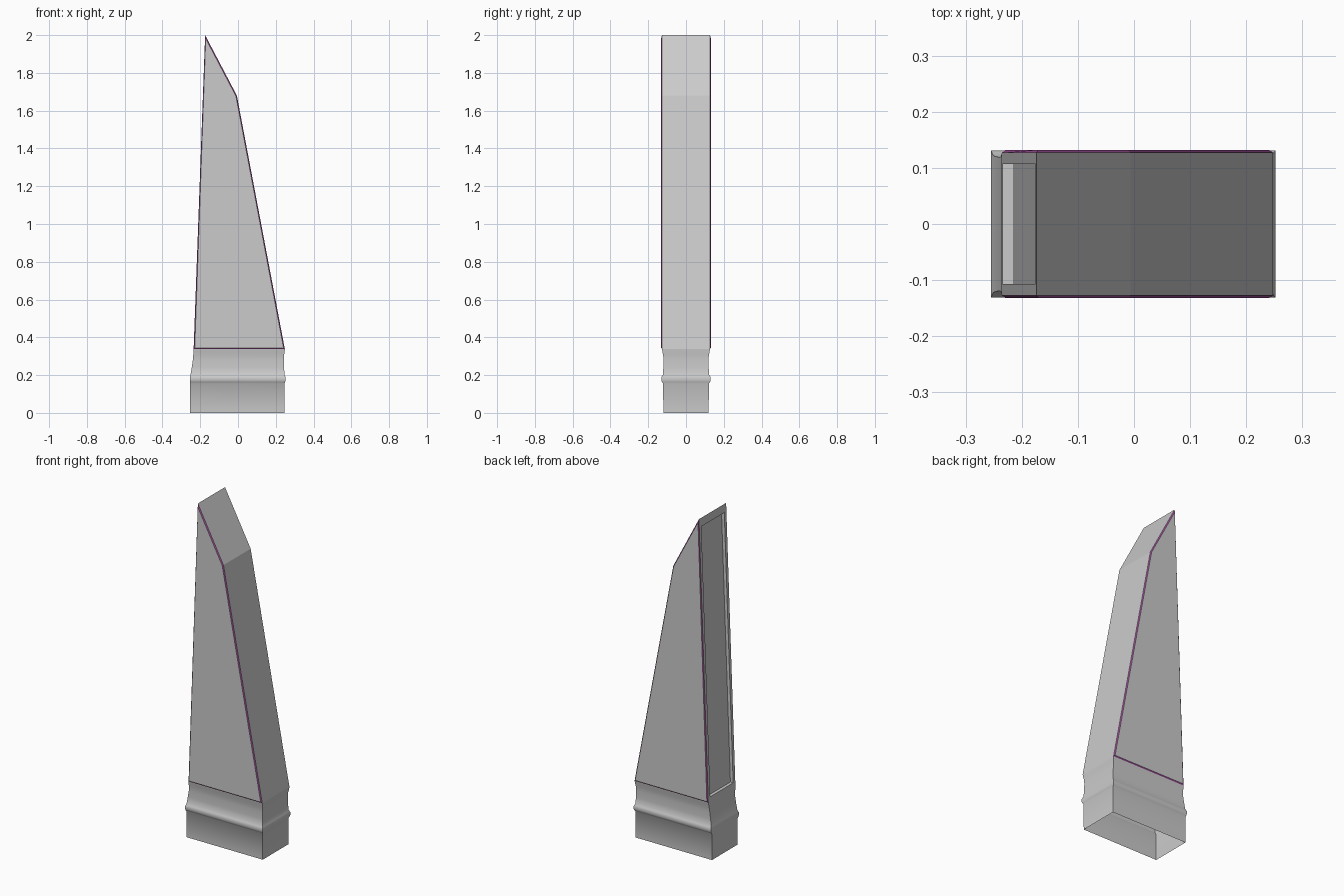
import bpy, math

if "Cube" in bpy.data.objects:
    bpy.data.objects.remove(bpy.data.objects["Cube"])


def make(name, verts, faces, smooth=False):
    me = bpy.data.meshes.new(name)
    me.from_pydata(verts, [], faces)
    ob = bpy.data.objects.new(name, me)
    bpy.context.collection.objects.link(ob)
    if smooth:
        bpy.ops.object.select_all(action='DESELECT')
        ob.select_set(True)
        bpy.context.view_layer.objects.active = ob
        bpy.ops.object.shade_smooth_by_angle(angle=math.radians(50))
    return ob


def bridge(a, b, n=4):
    """Quads joining two loops of n vertices starting at index a and b."""
    return [(a + i, a + (i + 1) % n, b + (i + 1) % n, b + i) for i in range(n)]


# Body silhouette seen from the front: x, z
P = [(-0.235, 0.338), (0.248, 0.338), (-0.006, 1.68), (-0.174, 2.0)]
Y0, Y1 = 0.127, 0.132

# Neck: stacked rectangles (z, left, right, half depth), open at the bottom
rings = [(0, -.254, .246, .12), (.155, -.254, .246, .121),
         (.163, -.255, .249, .127), (.172, -.255, .252, .131),
         (.186, -.255, .252, .131), (.195, -.253, .249, .127),
         (.203, -.251, .246, .122), (.24, -.245, .244, .12),
         (.28, -.239, .243, .119), (.305, -.237, .244, .121),
         (.325, -.236, .247, .125), (.338, -.235, .248, .127)]
verts, faces = [], []
for z, l, r, y in rings:
    verts += [(l, -y, z), (r, -y, z), (r, y, z), (l, y, z)]
for k in range(len(rings) - 1):
    faces += bridge(4 * k, 4 * k + 4)
make("neck", verts, faces, True)

# Sloping back and tip faces
make("body_back", [(x, s * Y0, z) for s in (-1, 1) for x, z in P[1:]],
     [(0, 3, 4, 1), (1, 4, 5, 2)])


# Recessed front: outer frame, opening and sunken panel
def left_x(z):
    return P[0][0] + (z - P[0][1]) * (P[3][0] - P[0][0]) / (P[3][1] - P[0][1])


verts = []
for z0, z1, y, depth in [(.338, 2, Y0, 0), (.365, 1.95, .107, 0), (.365, 1.95, .107, .018)]:
    verts += [(left_x(z) + depth, yy, z) for yy, z in
              ((y, z0), (-y, z0), (-y, z1), (y, z1))]
make("slot_frame", verts, bridge(0, 4) + bridge(4, 8) + [(8, 9, 10, 11)])

# Side plates with thin coloured bevelled borders
purple = bpy.data.materials.new("purple_edge")
purple.diffuse_color = (0.35, 0.08, 0.32, 1)
purple.use_nodes = True
purple.node_tree.nodes["Principled BSDF"].inputs["Base Color"].default_value = purple.diffuse_color
Q = [(-0.229, 0.344), (0.241, 0.344), (-0.011, 1.677), (-0.171, 1.981)]
for side, s in (("front", -1), ("back", 1)):
    outer = [(x, s * Y0, z) for x, z in P]
    inner = [(x, s * Y1, z) for x, z in Q]
    quads, cap = bridge(0, 4), (0, 1, 2, 3)
    if s > 0:
        quads, cap = [q[::-1] for q in quads], cap[::-1]
    edge = make("edge_" + side, outer + inner, quads)
    edge.data.materials.append(purple)
    make("plate_" + side, inner, [cap])
